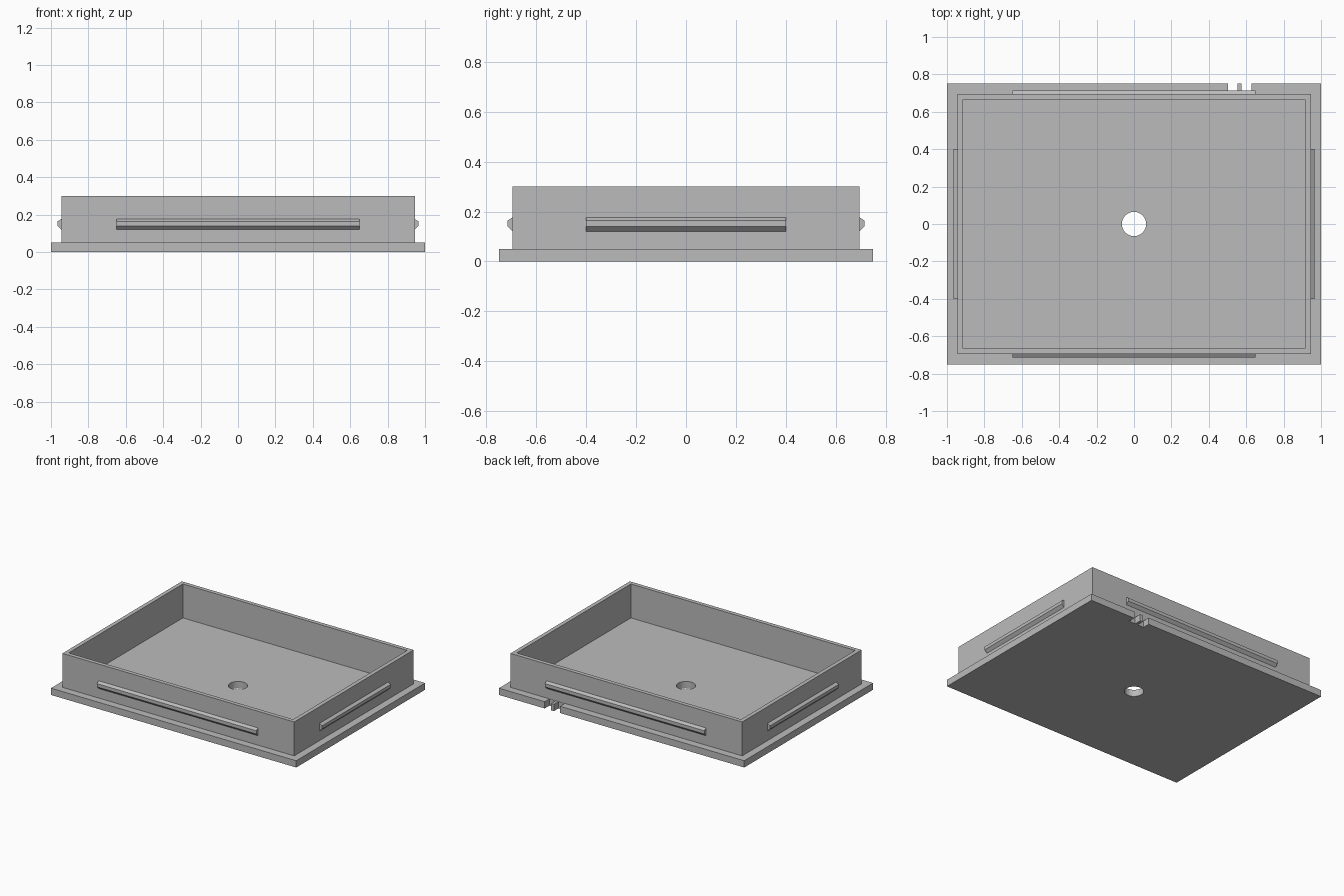
import bpy, bmesh, math
from mathutils import Matrix, Vector

cube = bpy.data.objects.get("Cube")
if cube:
    bpy.data.objects.remove(cube, do_unlink=True)

grey = bpy.data.materials.new("plain grey")
grey.use_nodes = True
grey.diffuse_color = (0.5, 0.5, 0.5, 1)
grey.node_tree.nodes["Principled BSDF"].inputs["Base Color"].default_value = (0.5, 0.5, 0.5, 1)


def prism(name, outline, low, high, matrix=Matrix()):
    """Extrude a flat outline from low to high along its local z."""
    bm = bmesh.new()
    face = bm.faces.new([bm.verts.new((x, y, low)) for x, y in outline])
    new = bmesh.ops.extrude_face_region(bm, geom=[face])["geom"]
    verts = [v for v in new if isinstance(v, bmesh.types.BMVert)]
    bmesh.ops.translate(bm, verts=verts, vec=(0, 0, high - low))
    bm.transform(matrix)
    bmesh.ops.recalc_face_normals(bm, faces=bm.faces)
    mesh = bpy.data.meshes.new(name)
    bm.to_mesh(mesh)
    bm.free()
    mesh.materials.append(grey)
    obj = bpy.data.objects.new(name, mesh)
    bpy.context.collection.objects.link(obj)
    return obj


def rectangle(x, y):
    return [(-x, -y), (x, -y), (x, y), (-x, y)]


def cut(target, cutter):
    """Subtract the cutter, then remove it."""
    mod = target.modifiers.new("cut", "BOOLEAN")
    mod.operation = "DIFFERENCE"
    mod.solver = "EXACT"
    mod.object = cutter
    bpy.context.view_layer.objects.active = target
    bpy.ops.object.modifier_apply(modifier=mod.name)
    bpy.data.objects.remove(cutter, do_unlink=True)


# Base plate with two slots in the back edge, leaving a thin tab between them
outline = [(-1, -0.75), (1, -0.75), (1, 0.75)]
for right, left in ((0.575, 0.627), (0.502, 0.553)):
    outline += [(left, 0.75), (left, 0.697), (right, 0.697), (right, 0.75)]
outline.append((-1, 0.75))
base = prism("base_plate", outline, 0, 0.05)

# Round hole through the floor
circle = [(0.065 * math.cos(a), 0.065 * math.sin(a))
          for a in (math.tau * i / 48 for i in range(48))]
cut(base, prism("hole_cutter", circle, -0.1, 0.2))

# Thin upright rim
wall = prism("rim_wall", rectangle(0.945, 0.695), 0.05, 0.3)
cut(wall, prism("rim_cutter", rectangle(0.915, 0.665), 0, 0.4))

# Snap ridges: bevelled profile (outward, up) run along each wall
profile = [(-0.005, 0.12), (0, 0.12), (0.02, 0.14), (0.02, 0.164), (0, 0.177), (-0.005, 0.177)]
sides = (("front", (0, -1, 0), 0.695, 0.65), ("back", (0, 1, 0), 0.695, 0.65),
         ("left", (1, 0, 0), 0.945, 0.4), ("right", (-1, 0, 0), 0.945, 0.4))
for side, direction, distance, half in sides:
    out, up = Vector(direction), Vector((0, 0, 1))
    axes = Matrix((out, up, out.cross(up))).transposed().to_4x4()
    prism(side + "_ridge", profile, -half, half, Matrix.Translation(out * distance) @ axes)
